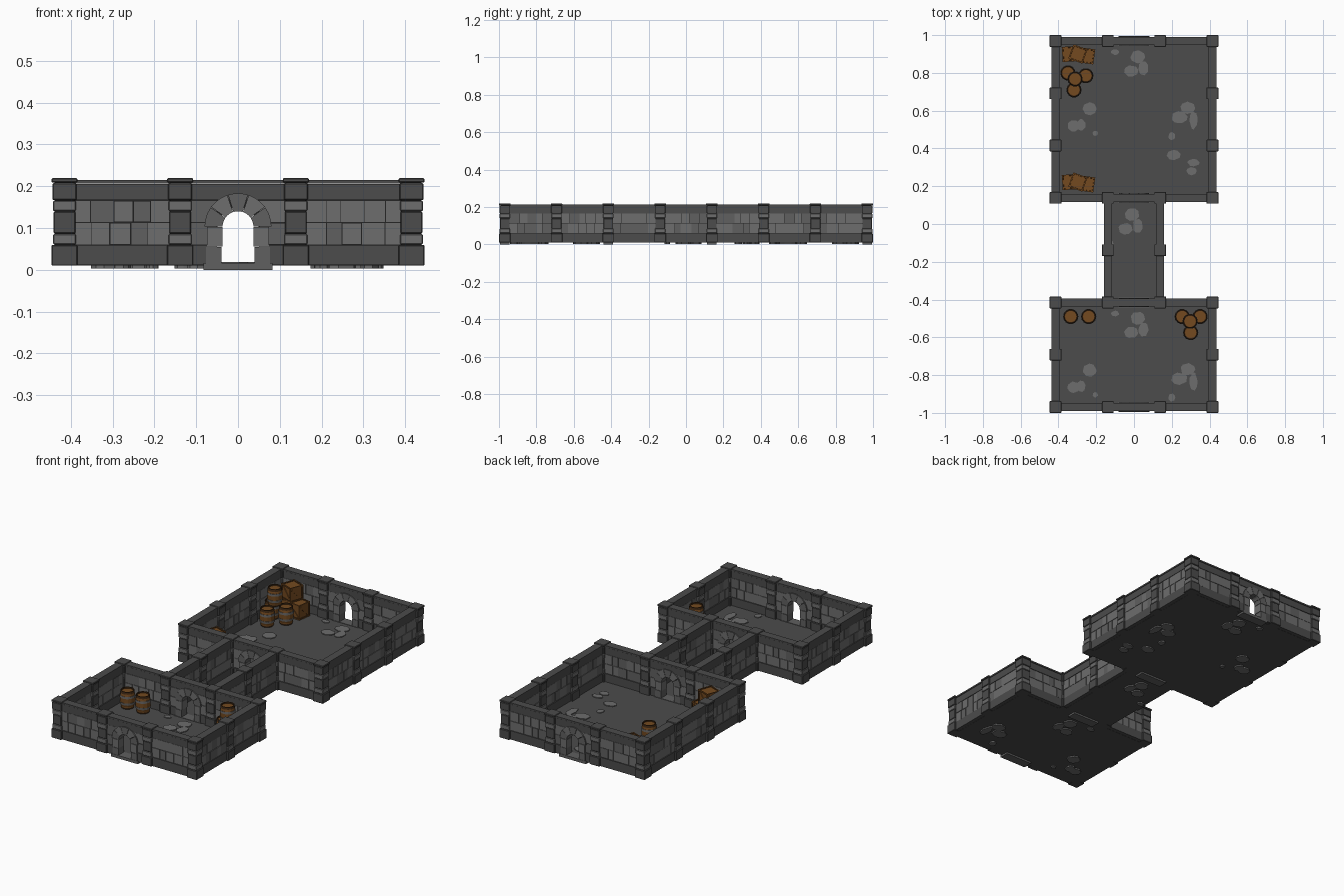
import bpy, bmesh, math, random
from mathutils import Matrix, Vector

if "Cube" in bpy.data.objects:
    bpy.data.objects.remove(bpy.data.objects["Cube"])

random.seed(4)
COLS = {"light_stone": (0.155, 0.155, 0.155), "mid_stone": (0.115, 0.115, 0.115),
        "dark_stone": (0.072, 0.072, 0.072), "mortar": (0.018, 0.018, 0.018),
        "wood": (0.175, 0.068, 0.014), "dark_wood": (0.05, 0.022, 0.007),
        "iron": (0.13, 0.125, 0.12)}
LIGHT, MID, DARK, MORTAR, WOOD, DWOOD, IRON = range(7)
MATS = []
for name, c in COLS.items():
    m = bpy.data.materials.new(name)
    m.diffuse_color = (*c, 1)
    m.use_nodes = True
    m.node_tree.nodes["Principled BSDF"].inputs["Base Color"].default_value = m.diffuse_color
    MATS.append(m)

S = 0.2768          # module length
FLOOR = 0.014


def finish(bm, name, bevel=0):
    bmesh.ops.recalc_face_normals(bm, faces=bm.faces)
    me = bpy.data.meshes.new(name)
    bm.to_mesh(me)
    bm.free()
    for m in MATS:
        me.materials.append(m)
    ob = bpy.data.objects.new(name, me)
    bpy.context.collection.objects.link(ob)
    if bevel:
        b = ob.modifiers.new("chamfer", 'BEVEL')
        b.width, b.segments = bevel, 1
    return ob


def box(bm, M, x, y, z, mat):
    """Box between the given (low, high) ranges, in the frame M."""
    c = Vector([(a[0] + a[1]) / 2 for a in (x, y, z)])
    s = [a[1] - a[0] for a in (x, y, z)] + [1]
    r = bmesh.ops.create_cube(bm, size=1, matrix=M @ Matrix.Translation(c) @ Matrix.Diagonal(s))
    for f in {f for v in r["verts"] for f in v.link_faces}:
        f.material_index = mat


def prism(bm, M, pts, y0, y1, mat):
    """Extrude an (x, z) outline from y0 to y1."""
    a = [bm.verts.new(M @ Vector((p[0], y0, p[1]))) for p in pts]
    b = [bm.verts.new(M @ Vector((p[0], y1, p[1]))) for p in pts]
    n = len(pts)
    fs = [bm.faces.new(a), bm.faces.new(b[::-1])]
    fs += [bm.faces.new((a[i], b[i], b[(i + 1) % n], a[(i + 1) % n])) for i in range(n)]
    for f in fs:
        f.material_index = mat


cores, stones, bands, arches, pillars = (bmesh.new() for _ in range(5))


def courses(M, x0, x1):
    """Two rows of blocks, on both faces of the wall."""
    for z0, z1 in ((0.061, 0.112), (0.114, 0.165)):
        for side in (-1, 1):
            n = max(1, round((x1 - x0) / 0.048))
            w = (x1 - x0) / n
            cuts = [x0] + [x0 + w * (i + random.uniform(-.22, .22)) for i in range(1, n)] + [x1]
            for a, b in zip(cuts, cuts[1:]):
                d = 0.0175 + random.uniform(0, 0.002)
                box(stones, M, (a + .0009, b - .0009), sorted((side * .01, side * d)),
                    (z0, z1), random.choice((LIGHT, LIGHT, MID)))


def wall(p, q, door=False):
    mid = (Vector(p) + Vector(q)) / 2
    d = Vector(q) - Vector(p)
    M = Matrix.Translation((mid.x, mid.y, 0)) @ Matrix.Rotation(math.atan2(d.y, d.x), 4, 'Z')
    h = S / 2
    if door:
        hole = [(.05 * math.cos(t * math.pi / 10), .1 + .05 * math.sin(t * math.pi / 10))
                for t in range(10, -1, -1)]
        prism(cores, M, [(-h, .012), (-.05, .012)] + hole + [(.05, .012), (h, .012), (h, .2), (-h, .2)],
              -.0155, .0155, MORTAR)
        spans = ((-h + .025, -.05), (.05, h - .025))
        # ring of wedge stones, jambs and threshold
        for i in range(5):
            t0, t1 = math.pi * i / 5 + .012, math.pi * (i + 1) / 5 - .012
            ts = [t0 + (t1 - t0) * k / 3 for k in range(4)]
            pts = [(.037 * math.cos(t), .103 + .037 * math.sin(t)) for t in ts]
            pts += [(.08 * math.cos(t), .103 + .08 * math.sin(t)) for t in ts[::-1]]
            prism(arches, M, pts, -.0245, .0245, (MID, LIGHT)[i % 2])
        for s in (-1, 1):
            box(arches, M, sorted((s * .039, s * .076)), (-.0245, .0245), (.012, .054), MID)
            box(arches, M, sorted((s * .037, s * .074)), (-.0245, .0245), (.0555, .102), LIGHT)
        box(arches, M, (-.082, .082), (-.026, .026), (0, .016), MID)
    else:
        box(cores, M, (-h, h), (-.0155, .0155), (.012, .2), MORTAR)
        spans = ((-h + .025, h - .025),)
    for a, b in spans:
        courses(M, a, b)
        box(bands, M, (a, b), (-.021, .021), (.011, .0595), DARK)        # plinth
    box(bands, M, (-h, h), (-.0195, .0195), (.1665, .205), DARK)         # top band
    box(bands, M, (-h, h), (-.0215, .0215), (.2065, .215), DARK)         # coping


def pillar(x, y):
    M = Matrix.Translation((x, y, 0))
    box(pillars, M, (-.024, .024), (-.024, .024), (.012, .21), MORTAR)
    for hw, z0, z1, mat in ((.031, .010, .059, DARK), (.0275, .061, .085, LIGHT),
                            (.026, .087, .139, DARK), (.0275, .141, .165, LIGHT),
                            (.0285, .167, .207, DARK), (.031, .209, .219, DARK)):
        box(pillars, M, (-hw, hw), (-hw, hw), (z0, z1), mat)


# Wall layout on the module grid
X = [S * (i - 1.5) for i in range(4)]
Y = [S * (i - 3.5) for i in range(8)]
nodes = set()


def run(points, door_at=None):
    for i, (p, q) in enumerate(zip(points, points[1:])):
        wall(p, q, i == door_at)
    nodes.update(points)


for j in (0, 2, 4, 7):
    run([(x, Y[j]) for x in X], 1)
for xi, j0, j1 in ((0, 0, 2), (3, 0, 2), (0, 4, 7), (3, 4, 7), (1, 2, 4), (2, 2, 4)):
    run([(X[xi], y) for y in Y[j0:j1 + 1]])
for n in sorted(nodes):
    pillar(*n)
finish(cores, "wall_mortar_core")
finish(stones, "wall_blocks")
finish(bands, "wall_plinths_and_copings")
finish(arches, "door_arches")
finish(pillars, "pillars", .002)

# Floor slabs
bm = bmesh.new()
I = Matrix.Identity(4)
for xs, j0, j1 in ((X[3], 0, 2), (X[3], 4, 7), (X[2], 2, 4)):
    box(bm, I, (-xs, xs), (Y[j0], Y[j1]), (.010, FLOOR), DARK)
finish(bm, "floor")

# Loose paving stones: x, y, half width, half depth
bm = bmesh.new()
TO_XY = Matrix(((1, 0, 0, 0), (0, 0, 1, 0), (0, 1, 0, 0), (0, 0, 0, 1)))


def paving(x, y, rx, ry):
    o = random.uniform(0, 1)
    pts = []
    for k in range(8):
        t = (k + o + random.uniform(-.25, .25)) * math.pi / 4
        pts.append((x + rx * 1.1 * math.cos(t), y + ry * 1.1 * math.sin(t)))
    prism(bm, TO_XY, pts, .003, .018, LIGHT)


door_set = [(.02, .885, .036, .032), (-.015, .81, .035, .028), (.05, .825, .025, .035), (-.10, .91, .02, .014)]
side_set = [(-.235, .61, .034, .032), (-.32, .52, .03, .028), (-.28, .525, .022, .028), (-.205, .48, .013, .013),
            (.285, .615, .036, .03), (.24, .565, .04, .03), (.315, .55, .02, .045), (.20, .465, .017, .02)]
for st in door_set + side_set:
    paving(*st)
    paving(st[0], st[1] - 5 * S, *st[2:])
for st in door_set:
    paving(st[0] - .03, st[1] - .835 if st[0] > -.09 else -.1, *st[2:])
for st in ((.21, .365, .034, .025), (.315, .325, .03, .018), (.305, .28, .025, .02)):
    paving(*st)
finish(bm, "loose_paving_stones")


def barrel(x, y, z):
    # (radius, height, colour of the ring that ends here)
    prof = [(.032, 0, DWOOD), (.034, .008, DWOOD), (.0345, .014, WOOD), (.0375, .024, WOOD), (.0395, .024, IRON),
            (.0405, .036, IRON), (.039, .036, IRON), (.0395, .060, WOOD), (.0405, .060, IRON),
            (.0395, .072, IRON), (.0375, .072, IRON), (.0355, .084, WOOD), (.037, .084, DWOOD),
            (.035, .096, DWOOD), (.030, .096, DWOOD), (.030, .089, DWOOD)]
    b = bmesh.new()
    n = 14
    rings = [[b.verts.new((x + r * math.cos(k * math.tau / n), y + r * math.sin(k * math.tau / n), z + h))
              for k in range(n)] for r, h, _ in prof]
    for i in range(1, len(rings)):
        for k in range(n):
            f = b.faces.new((rings[i - 1][k], rings[i - 1][(k + 1) % n], rings[i][(k + 1) % n], rings[i][k]))
            f.material_index = prof[i][2]
    for r in (rings[0], rings[-1]):
        b.faces.new(r).material_index = WOOD
    finish(b, "barrel")


B1 = FLOOR + .095
for p in ((-.335, -.49), (-.24, -.49), (.255, -.49), (.35, -.49), (.30, -.575),
          (-.35, .80), (-.255, .785), (-.318, .71)):
    barrel(*p, FLOOR)
barrel(.297, -.515, B1)
barrel(-.312, .768, B1)


def crate(x, y, z, ang, s=.08):
    b = bmesh.new()
    M = Matrix.Translation((x, y, z + s / 2)) @ Matrix.Rotation(math.radians(ang), 4, 'Z')
    h = s / 2
    box(b, M, (-h, h), (-h, h), (-h, h), WOOD)
    r = bmesh.ops.inset_individual(b, faces=b.faces[:], thickness=.009, depth=0)
    panels = [f for f in b.faces if f not in set(r["faces"])]
    for f in panels:
        f.material_index = WOOD
    bmesh.ops.inset_individual(b, faces=panels, thickness=.0012, depth=-.004)
    for f in b.faces:      # dark recess around each panel
        if f.calc_area() < .0004 and f not in panels and f not in r["faces"]:
            f.material_index = DWOOD
    for k in range(4):     # diagonal braces
        T = M @ Matrix.Rotation(k * math.pi / 2, 4, 'Z') @ Matrix.Rotation(math.pi / 4, 4, 'Y')
        box(b, T, (-.04, .04), (-h + .001, -h + .008), (-.005, .005), WOOD)
    finish(b, "crate")


for y, a in ((.90, 4), (.222, 4)):
    crate(-.34, y, FLOOR, a)
    crate(-.25, y - .01, FLOOR, -8)
    crate(-.297, y, FLOOR + .08, -20)
